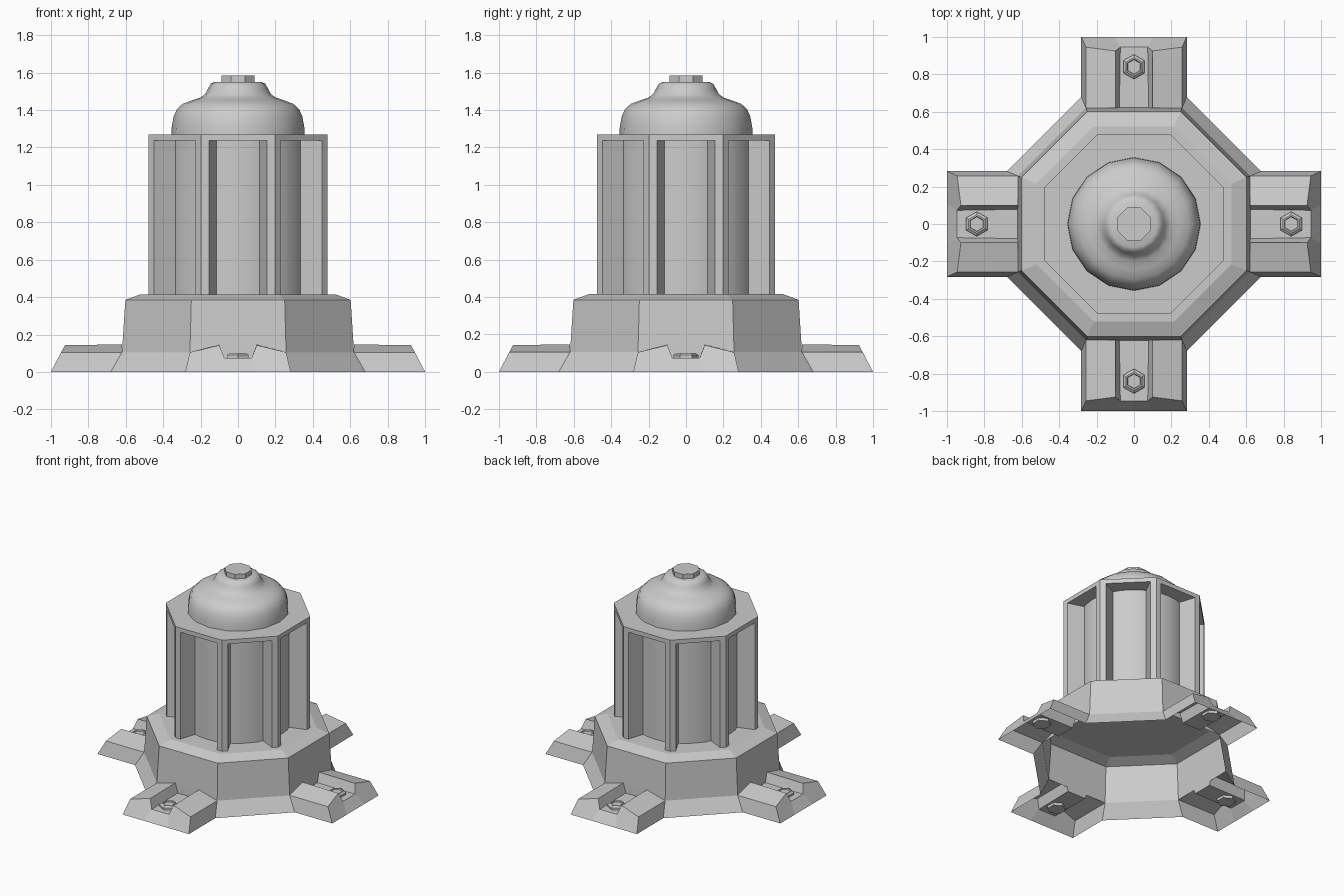
import bpy, bmesh
from math import pi, sin, cos, tan, radians
from mathutils import Matrix, Vector

old = bpy.data.objects.get("Cube")
if old:
    bpy.data.objects.remove(old, do_unlink=True)

GREY = (0.6, 0.6, 0.6, 1)
metal = bpy.data.materials.new("plain_grey")
metal.use_nodes = True
metal.diffuse_color = GREY
metal.node_tree.nodes["Principled BSDF"].inputs["Base Color"].default_value = GREY


def finish(bm, name, smooth=False):
    """Weld the mesh and turn it into an object."""
    bmesh.ops.remove_doubles(bm, verts=bm.verts, dist=0.0005)
    mesh = bpy.data.meshes.new(name)
    bm.to_mesh(mesh)
    bm.free()
    mesh.materials.append(metal)
    ob = bpy.data.objects.new(name, mesh)
    bpy.context.collection.objects.link(ob)
    if smooth:
        bpy.ops.object.select_all(action='DESELECT')
        ob.select_set(True)
        bpy.context.view_layer.objects.active = ob
        bpy.ops.object.shade_smooth_by_angle(angle=radians(40))
    return ob


def face(bm, pts, turn=0.0):
    rot = Matrix.Rotation(turn, 3, 'Z')
    return bm.faces.new([bm.verts.new(rot @ Vector(p)) for p in pts])


def lathe(name, profile, sides, phase=0.0, smooth=False, cap=True):
    """Stack rings of (radius, height), with an optional lid on the last."""
    bm = bmesh.new()
    rings = [[bm.verts.new((r * cos(phase + 2 * pi * i / sides),
                            r * sin(phase + 2 * pi * i / sides), z))
              for i in range(sides)] for r, z in profile]
    for a, b in zip(rings, rings[1:]):
        for i in range(sides):
            j = (i + 1) % sides
            bm.faces.new((a[i], a[j], b[j], b[i]))
    if cap:
        bm.faces.new(rings[-1])
    return finish(bm, name, smooth)


T = tan(pi / 8)  # half side of an octagon whose apothem is 1

# Base: open-bottomed octagonal shell, its skirt only on the diagonal sides
bm = bmesh.new()
levels = [(0.68, 0), (0.62, 0.105), (0.602, 0.385), (0.52, 0.415)]
for k in range(8):
    for n, ((a, z), (b, h)) in enumerate(zip(levels, levels[1:])):
        if n > 0 or k % 2:
            face(bm, [(-a * T, -a, z), (a * T, -a, z),
                      (b * T, -b, h), (-b * T, -b, h)], k * pi / 4)
a, z = levels[-1]
R = a / cos(pi / 8)
face(bm, [(R * cos(pi / 8 + k * pi / 4), R * sin(pi / 8 + k * pi / 4), z)
          for k in range(8)])
finish(bm, "base")

# Feet: two sloped pads with a bolt slot between, open underneath
inner = [(0.282, -0.68, 0), (0.257, -0.62, 0.105), (0.1, -0.619, 0.147),
         (0.078, -0.622, 0.075)]
outer = [(0.282, -1, 0), (0.257, -0.945, 0.105), (0.1, -0.925, 0.143),
         (0.073, -0.945, 0.075)]
toe = (0.105, -1, 0)


def flip(p):
    return (-p[0], p[1], p[2])


names = ["front", "left", "back", "right"]
for k, side in enumerate(names):
    turn = k * pi / 2
    bm = bmesh.new()
    for n in range(3):
        strip = [inner[n], outer[n], outer[n + 1], inner[n + 1]]
        face(bm, strip, turn)
        face(bm, [flip(p) for p in reversed(strip)], turn)
    end = [outer[0], outer[1], outer[2], outer[3], toe]
    face(bm, end[::-1], turn)
    face(bm, [flip(p) for p in end], turn)
    # slot floor, sloping lip and back wall
    for lo, hi in ((outer[3], inner[3]), (toe, outer[3]), (inner[3], inner[2])):
        face(bm, [flip(lo), lo, hi, flip(hi)], turn)
    finish(bm, side + "_foot")

    # Hex bolt with a raised smaller head
    bolt = lathe(side + "_bolt", [(0, 0.055), (0.066, 0.055), (0.066, 0.09),
                                  (0.05, 0.102), (0.042, 0.102), (0.038, 0.094)],
                 6, pi / 6)
    bolt.location = Matrix.Rotation(turn, 3, 'Z') @ Vector((0, -0.84, 0))

# Cage: octagonal housing with a deep tapered window on each side
bm = bmesh.new()
A, W, D = 0.477, 0.156, 0.352      # apothem, window half width, depth apothem
BOT, HEAD, TOP = 0.415, 1.237, 1.27
S, V = A * T, W * D / A
for k in range(8):
    turn = k * pi / 4
    face(bm, [(-S, -A, BOT), (-W, -A, BOT), (-W, -A, HEAD), (W, -A, HEAD),
              (W, -A, BOT), (S, -A, BOT), (S, -A, TOP), (-S, -A, TOP)], turn)
    face(bm, [(-W, -A, BOT), (-V, -D, BOT), (-V, -D, HEAD), (-W, -A, HEAD)], turn)
    face(bm, [(V, -D, BOT), (W, -A, BOT), (W, -A, HEAD), (V, -D, HEAD)], turn)
    face(bm, [(-W, -A, HEAD), (-V, -D, HEAD), (V, -D, HEAD), (W, -A, HEAD)], turn)
R = A / cos(pi / 8)
face(bm, [(R * cos(pi / 8 + k * pi / 4), R * sin(pi / 8 + k * pi / 4), TOP)
          for k in range(8)])
finish(bm, "cage")

# Round core seen through the windows
lathe("core", [(0.375, BOT), (0.375, HEAD + 0.01)], 32, 0, True)

# Bell-shaped dome and its top nut
lathe("dome", [(0.356, TOP), (0.354, 1.31), (0.344, 1.365), (0.326, 1.405),
               (0.295, 1.433), (0.245, 1.452), (0.2, 1.467), (0.176, 1.485),
               (0.16, 1.515), (0.146, 1.54), (0.125, 1.55)], 16, 0, True)
lathe("top_nut", [(0.096, 1.545), (0.096, 1.585)], 8, pi / 8)
